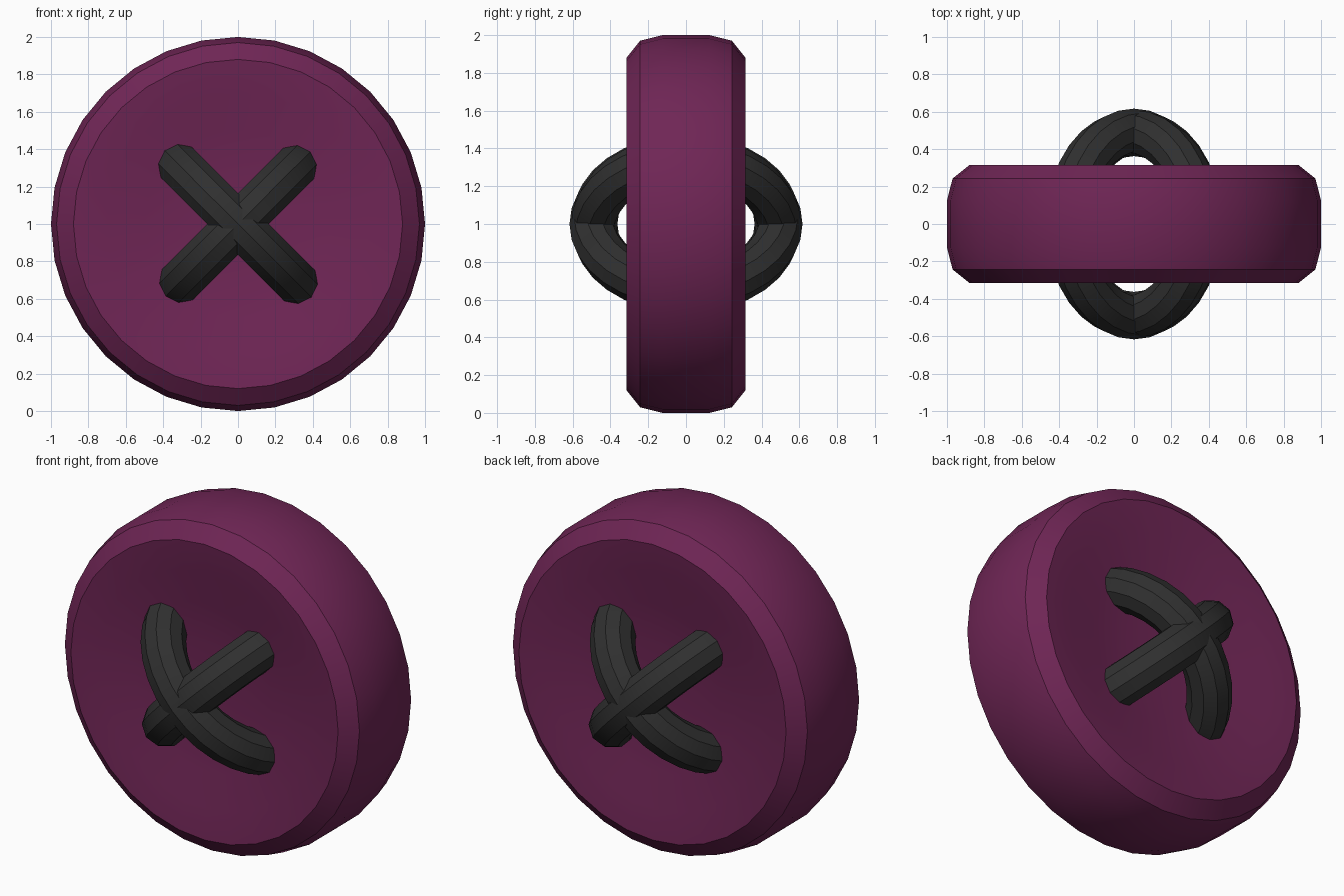
import bpy, bmesh, math
from mathutils import Matrix, Vector

if "Cube" in bpy.data.objects:
    bpy.data.objects.remove(bpy.data.objects["Cube"])


def material(name, rgb):
    m = bpy.data.materials.new(name)
    m.diffuse_color = (*rgb, 1)
    m.use_nodes = True
    m.node_tree.nodes["Principled BSDF"].inputs["Base Color"].default_value = m.diffuse_color
    return m


plum = material("plum", (0.160, 0.019, 0.092))
charcoal = material("charcoal", (0.029, 0.029, 0.029))


def smooth(obj):
    bpy.ops.object.select_all(action='DESELECT')
    obj.select_set(True)
    bpy.context.view_layer.objects.active = obj
    bpy.ops.object.shade_smooth_by_angle(angle=math.radians(30))


# Button body: half profile (radius, y) from dish centre to rim, mirrored to the back
half = [(0, -0.23), (0.25, -0.235), (0.5, -0.255), (0.7, -0.297),
        (0.88, -0.315), (0.97, -0.243), (1.0, -0.125)]
profile = half + [(r, -y) for r, y in reversed(half)]
bm = bmesh.new()
verts = [bm.verts.new((0, y, r)) for r, y in profile]
edges = [bm.edges.new(p) for p in zip(verts, verts[1:])]
bmesh.ops.spin(bm, geom=verts + edges, cent=(0, 0, 0), axis=(0, 1, 0),
               angle=math.tau, steps=32, use_duplicate=False)
bmesh.ops.remove_doubles(bm, verts=bm.verts, dist=1e-4)
bmesh.ops.recalc_face_normals(bm, faces=bm.faces)
bmesh.ops.translate(bm, verts=bm.verts, vec=(0, 0, 1))
mesh = bpy.data.meshes.new("button_body")
bm.to_mesh(mesh)
bm.free()
body = bpy.data.objects.new("button_body", mesh)
bpy.context.collection.objects.link(body)
mesh.materials.append(plum)
smooth(body)


# Thread loops: two rings passing through the button along its diagonals
def thread_loop(name, side, major):
    bpy.ops.mesh.primitive_torus_add(major_segments=32, minor_segments=10,
                                     major_radius=major, minor_radius=0.123)
    obj = bpy.context.object
    obj.name = name
    diag = Vector((side, 0, 1)).normalized()
    depth = Vector((0, 1, 0))
    rot = Matrix((diag, depth, diag.cross(depth))).transposed().to_4x4()
    obj.data.transform(Matrix.Translation((0, 0, 1)) @ rot)
    obj.data.materials.append(charcoal)
    smooth(obj)


thread_loop("thread_loop_front", -1, 0.494)
thread_loop("thread_loop_rear", 1, 0.486)
